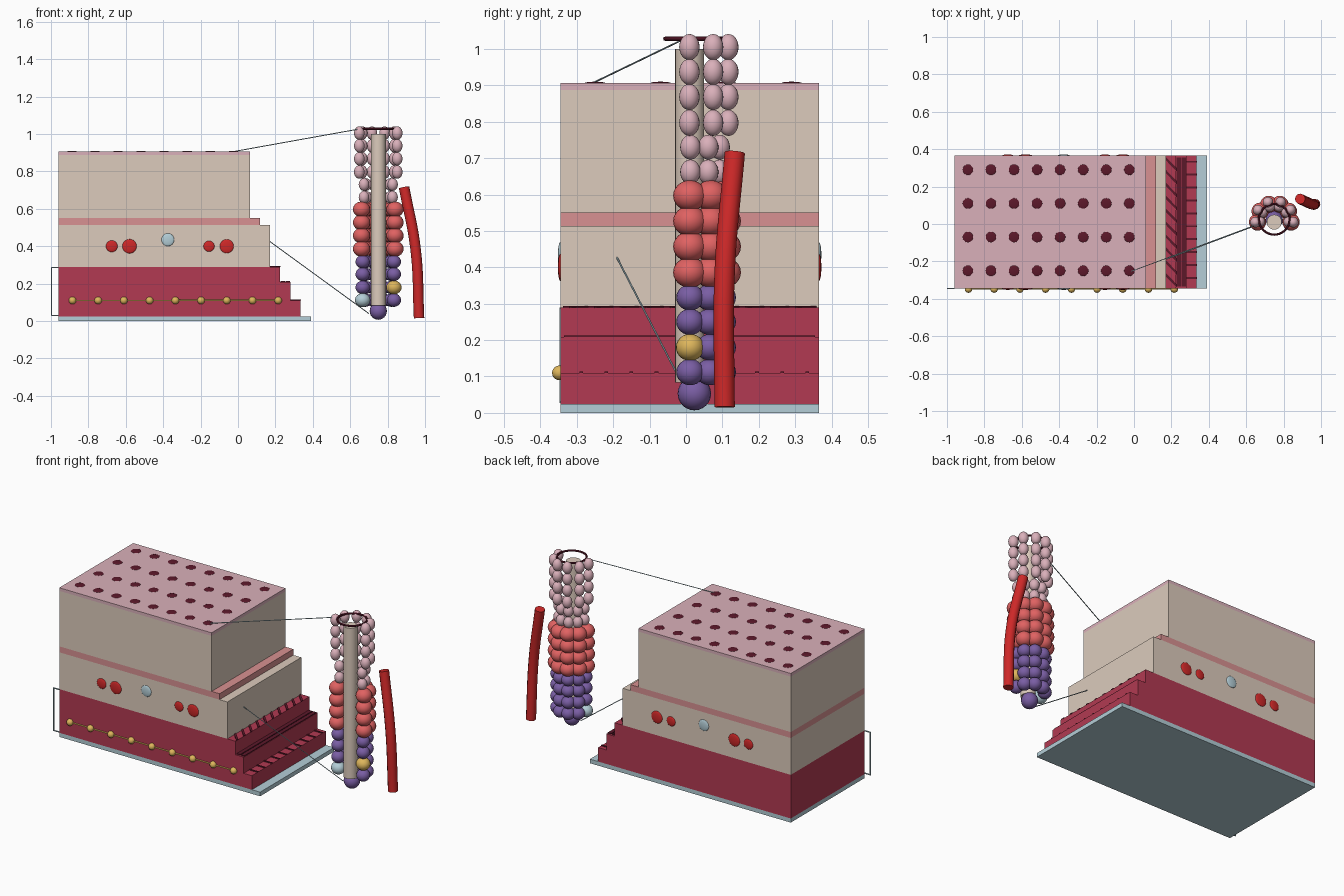
import bpy, bmesh, math
from mathutils import Vector, Matrix

if "Cube" in bpy.data.objects:
    bpy.data.objects.remove(bpy.data.objects["Cube"])


def srgb(r, g, b):
    def lin(c):
        c /= 255
        return c / 12.92 if c <= 0.04045 else ((c + 0.055) / 1.055) ** 2.4
    return (lin(r), lin(g), lin(b), 1)


def mat(name, *rgb):
    m = bpy.data.materials.new(name)
    m.diffuse_color = srgb(*rgb)
    m.use_nodes = True
    m.node_tree.nodes["Principled BSDF"].inputs["Base Color"].default_value = m.diffuse_color
    return m


BEIGE = mat("beige tissue", 220, 203, 188)
MAROON = mat("muscle maroon", 178, 58, 82)
BLUE = mat("pale blue", 180, 206, 215)
PINK = mat("pale pink", 218, 176, 186)
ROSE = mat("rose band", 216, 145, 146)
CORAL = mat("coral cells", 224, 98, 98)
PURPLE = mat("purple cells", 122, 94, 164)
GOLD = mat("gold", 222, 182, 92)
RED = mat("blood red", 206, 40, 40)
DARK = mat("dark maroon", 92, 24, 42)


class Part:
    """Collects primitives in one mesh, then makes a named object."""

    def __init__(self):
        self.bm = bmesh.new()

    def box(self, lo, hi):
        lo, hi = Vector(lo), Vector(hi)
        m = Matrix.Translation((lo + hi) / 2) @ Matrix.Diagonal((*(hi - lo), 1))
        bmesh.ops.create_cube(self.bm, size=1, matrix=m)
        return self

    def ball(self, c, r):
        r = r if isinstance(r, tuple) else (r, r, r)
        m = Matrix.Translation(c) @ Matrix.Diagonal((*r, 1))
        bmesh.ops.create_uvsphere(self.bm, u_segments=20, v_segments=12, radius=1, matrix=m)
        return self

    def rod(self, a, b, r, n=8):
        a, b = Vector(a), Vector(b)
        d = b - a
        m = Matrix.Translation((a + b) / 2) @ d.to_track_quat('Z', 'Y').to_matrix().to_4x4()
        bmesh.ops.create_cone(self.bm, cap_ends=True, segments=n, radius1=r, radius2=r,
                              depth=d.length, matrix=m)
        return self

    def make(self, name, material, smooth=True):
        me = bpy.data.meshes.new(name)
        self.bm.to_mesh(me)
        self.bm.free()
        me.materials.append(material)
        ob = bpy.data.objects.new(name, me)
        bpy.context.collection.objects.link(ob)
        if smooth:
            shade(ob)
        return ob


def shade(ob):
    bpy.ops.object.select_all(action='DESELECT')
    ob.select_set(True)
    bpy.context.view_layer.objects.active = ob
    bpy.ops.object.shade_smooth_by_angle(angle=math.radians(40))


# stepped tissue layers, bottom to top
X0, Y0, Y1 = -0.96, -0.345, 0.365
layers = [("base_sheet", 0.0, 0.025, 0.39, BLUE),
          ("outer_muscle_layer", 0.025, 0.11, 0.335, MAROON),
          ("middle_muscle_layer", 0.11, 0.208, 0.28, MAROON),
          ("inner_muscle_layer", 0.208, 0.29, 0.225, MAROON),
          ("connective_layer", 0.29, 0.514, 0.17, BEIGE),
          ("thin_rose_layer", 0.514, 0.55, 0.117, ROSE),
          ("upper_tissue_layer", 0.55, 0.887, 0.064, BEIGE),
          ("surface_layer", 0.887, 0.906, 0.064, PINK)]
for name, z0, z1, x1, m in layers:
    Part().box((X0, Y0, z0), (x1, Y1, z1)).make(name, m, False)

# surface pits
pits = Part()
for i in range(8):
    for j in range(4):
        pits.ball((-0.888 + i * 0.1233, -0.25 + j * 0.18, 0.906), (0.028, 0.028, 0.004))
pits.make("surface_pits", DARK)

# fibre stripes on the three muscle steps
cross, slant = Part(), Part()
for k in range(10):
    y = -0.288 + k * 0.069
    cross.box((0.28, y - 0.005, 0.11), (0.336, y + 0.005, 0.114))
    ys = -0.3 + k * 0.069
    vs = [slant.bm.verts.new((x, ys + dy, z)) for z in (0.288, 0.294)
          for x, dy in ((0.17, 0.02), (0.226, -0.038), (0.226, -0.02), (0.17, 0.038))]
    for f in ((3, 2, 1, 0), (4, 5, 6, 7), (0, 1, 5, 4), (1, 2, 6, 5), (2, 3, 7, 6), (3, 0, 4, 7)):
        slant.bm.faces.new([vs[i] for i in f])
cross.make("cross_fibres", DARK, False)
slant.make("slanted_fibres", DARK, False)
along = Part()
for x in (0.227, 0.255):
    along.box((x, Y0 + 0.01, 0.206), (x + 0.023, Y1 - 0.01, 0.213))
along.make("lengthwise_fibres", DARK, False)

# vessel ends on front and back faces
reds, pale = Part(), Part()
for y in (Y0, Y1):
    for x, r in ((-0.675, 0.031), (-0.58, 0.038), (-0.155, 0.029), (-0.06, 0.037)):
        reds.ball((x, y, 0.40), (r, 0.007, r))
    pale.ball((-0.375, y, 0.435), (0.034, 0.007, 0.034))
reds.make("vessel_ends", RED)
pale.make("pale_vessel_ends", BLUE)

# nerve chain of beads
beads = Part().rod((-0.885, -0.347, 0.11), (0.215, -0.347, 0.11), 0.004)
for i in range(9):
    beads.ball((-0.885 + i * 0.1375, -0.348, 0.11), 0.02)
beads.make("nerve_beads", GOLD)

# bracket and callout lines
br = Part()
br.box((-1.0, -0.348, 0.027), (-0.995, -0.342, 0.29))
for z in (0.027, 0.285):
    br.box((-1.0, -0.348, z), (-0.96, -0.342, z + 0.005))
br.make("side_bracket", BLUE, False)
Part().rod((-0.02, -0.255, 0.907), (0.665, 0.0, 1.03), 0.0025, 6) \
      .rod((0.168, -0.19, 0.427), (0.70, 0.01, 0.04), 0.0025, 6).make("callout_lines", BLUE)

# gland: cut-open ring of cells around a central channel
CX, CY = 0.75, 0.02
Part().rod((CX, 0.01, 0.083), (CX, 0.01, 1.0), 0.04, 24).make("central_channel", BEIGE)
bpy.ops.mesh.primitive_torus_add(location=(CX, CY + 0.005, 1.028), major_radius=0.082,
                                 minor_radius=0.006, major_segments=32, minor_segments=8)
rim = bpy.context.object
rim.name = "gland_rim"
rim.data.materials.append(DARK)
shade(rim)


def cells(name, material, rows, ring, size, skip=()):
    p = Part()
    for k, z in enumerate(rows):
        for i in range(6):
            if (k, i) not in skip:
                p.ball(cell_at(i, ring, z), size)
    p.make(name, material)


def cell_at(i, ring, z):
    a = math.radians(-6 + i * 38.4)
    return (CX + ring * math.cos(a), CY + ring * math.sin(a), z)


cells("surface_cells", PINK, (1.005, 0.937, 0.868, 0.797), 0.102, (0.028, 0.028, 0.036))
cells("neck_cells", PINK, (0.73, 0.662), 0.077, (0.028, 0.028, 0.034))
cells("coral_cells", CORAL, (0.597, 0.527, 0.457, 0.386), 0.09, (0.046, 0.046, 0.042))
low = (0.317, 0.25, 0.18, 0.112)
cells("purple_cells", PURPLE, low, 0.084, (0.038, 0.038, 0.036), {(2, 0), (3, 5)})
Part().ball(cell_at(0, 0.084, 0.18), (0.041, 0.039, 0.037)).make("gold_cell", GOLD)
Part().ball(cell_at(5, 0.084, 0.112), (0.041, 0.039, 0.037)).make("pale_cell", BLUE)
Part().ball((CX, CY + 0.003, 0.053), 0.046).make("bottom_cell", PURPLE)

# curved blood vessel beside the gland
cu = bpy.data.curves.new("path", 'CURVE')
cu.dimensions = '3D'
cu.bevel_depth = 0.028
cu.bevel_resolution = 4
cu.use_fill_caps = True
sp = cu.splines.new('BEZIER')
pts = [(0.968, 0.106, 0.016), (0.95, 0.106, 0.38), (0.888, 0.134, 0.715)]
sp.bezier_points.add(len(pts) - 1)
for bp, co in zip(sp.bezier_points, pts):
    bp.co = co
    bp.handle_left_type = bp.handle_right_type = 'AUTO'
tmp = bpy.data.objects.new("path", cu)
bpy.context.collection.objects.link(tmp)
bpy.context.view_layer.update()
me = bpy.data.meshes.new_from_object(tmp.evaluated_get(bpy.context.evaluated_depsgraph_get()))
bpy.data.objects.remove(tmp)
me.materials.clear()
me.materials.append(RED)
vessel = bpy.data.objects.new("blood_vessel", me)
bpy.context.collection.objects.link(vessel)
shade(vessel)
